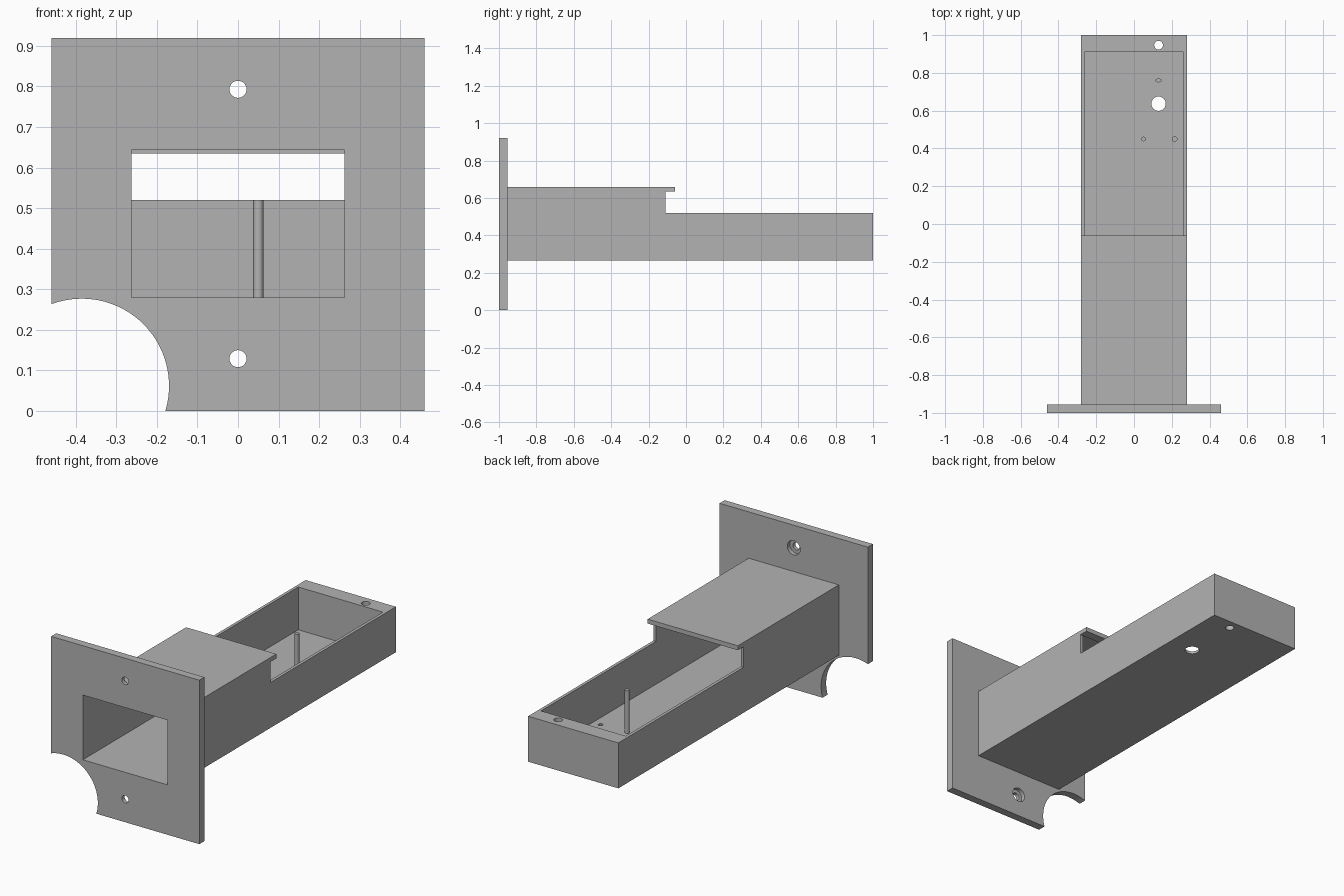
import bpy, bmesh
from mathutils import Matrix, Vector

cube = bpy.data.objects.get("Cube")
if cube:
    bpy.data.objects.remove(cube, do_unlink=True)

GREY = (0.45, 0.45, 0.45, 1.0)
grey = bpy.data.materials.new("plain grey")
grey.use_nodes = True
grey.diffuse_color = GREY
grey.node_tree.nodes["Principled BSDF"].inputs["Base Color"].default_value = GREY


def add_object(name, bm):
    bmesh.ops.recalc_face_normals(bm, faces=bm.faces)
    mesh = bpy.data.meshes.new(name)
    bm.to_mesh(mesh)
    bm.free()
    mesh.materials.append(grey)
    obj = bpy.data.objects.new(name, mesh)
    bpy.context.collection.objects.link(obj)
    return obj


def side_profile(name, points, half_width):
    """Extrude a (y, z) outline across x."""
    bm = bmesh.new()
    face = bm.faces.new([bm.verts.new((-half_width, y, z)) for y, z in points])
    new = bmesh.ops.extrude_face_region(bm, geom=[face])["geom"]
    verts = [v for v in new if isinstance(v, bmesh.types.BMVert)]
    bmesh.ops.translate(bm, verts=verts, vec=(2 * half_width, 0, 0))
    return add_object(name, bm)


def cylinder(name, start, end, radius, segments=48, stretch=1.0):
    """Round bar between two points, optionally squashed along y."""
    a, b = Vector(start), Vector(end)
    turn = (b - a).to_track_quat("Z", "Y").to_matrix().to_4x4()
    bm = bmesh.new()
    bmesh.ops.create_cone(
        bm, cap_ends=True, segments=segments, radius1=radius, radius2=radius,
        depth=(b - a).length,
        matrix=Matrix.Translation((a + b) / 2) @ turn @ Matrix.Diagonal((1, stretch, 1, 1)))
    return add_object(name, bm)


def cut(target, cutters):
    bpy.context.view_layer.objects.active = target
    for cutter in cutters:
        mod = target.modifiers.new("cut", "BOOLEAN")
        mod.operation = "DIFFERENCE"
        mod.solver = "EXACT"
        mod.object = cutter
        bpy.ops.object.modifier_apply(modifier=mod.name)


def smooth(obj):
    bpy.ops.object.select_all(action="DESELECT")
    obj.select_set(True)
    bpy.context.view_layer.objects.active = obj
    bpy.ops.object.shade_smooth_by_angle()


FRONT, PLATE_BACK = -1.0, -0.955
BOTTOM, FLOOR, RIM, TOP = 0.265, 0.28, 0.52, 0.66
STEP, LIP = -0.11, -0.06

# Square mounting plate and stepped channel with an overhanging lip
plate = side_profile("mounting_plate", [
    (FRONT, 0), (PLATE_BACK, 0), (PLATE_BACK, 0.92), (FRONT, 0.92)], 0.46)
body = side_profile("channel_body", [
    (PLATE_BACK, BOTTOM), (1, BOTTOM), (1, RIM), (STEP, RIM), (STEP, 0.635),
    (LIP, 0.635), (LIP, TOP), (PLATE_BACK, TOP)], 0.28)

# Long cavity, open at the front and above the tray
cavity = side_profile("cavity_cutter", [
    (-1.1, FLOOR), (0.91, FLOOR), (0.91, 0.6), (STEP, 0.6),
    (STEP, 0.643), (-1.1, 0.643)], 0.263)

# Plate corner notch and counterbored screw holes
plate_cutters = [cylinder("notch_cutter", (-0.385, -1.1, 0.062),
                          (-0.385, -0.9, 0.062), 0.215, 96)]
for z in (0.129, 0.793):
    plate_cutters += [
        cylinder("screw_cutter", (0, -1.1, z), (0, -0.9, z), 0.021),
        cylinder("counterbore_cutter", (0, -0.978, z), (0, -0.9, z), 0.04)]

# Through holes, then shallow sockets in the tray floor
body_cutters = [
    cylinder("end_hole_cutter", (0.13, 0.947, 0.1), (0.13, 0.947, 0.7), 0.023),
    cylinder("floor_hole_cutter", (0.13, 0.637, 0.1), (0.13, 0.637, 0.4), 0.038),
    cylinder("slot_cutter", (0.13, 0.76, 0.272), (0.13, 0.76, 0.3), 0.015, 32, 0.5),
    cylinder("socket_cutter", (0.215, 0.45, 0.272), (0.215, 0.45, 0.3), 0.0125, 32)]

cut(plate, [cavity] + plate_cutters)
cut(body, [cavity] + body_cutters)
for cutter in [cavity] + plate_cutters + body_cutters:
    bpy.data.objects.remove(cutter, do_unlink=True)

# Thin upright pin standing on the tray floor
pin = cylinder("upright_pin", (0.05, 0.45, FLOOR), (0.05, 0.45, RIM), 0.0125, 32)

for part in (plate, body, pin):
    smooth(part)
